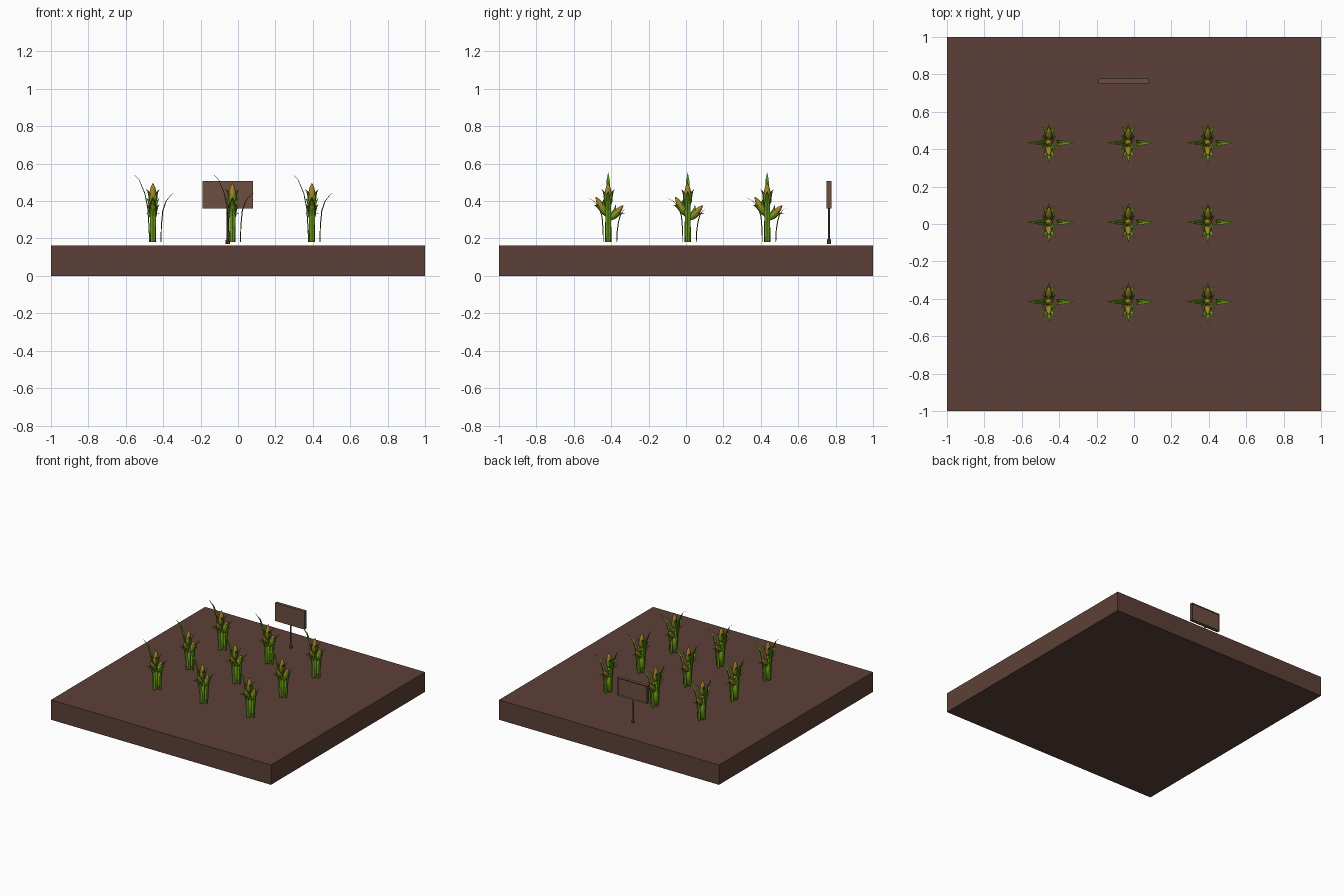
import bpy, bmesh, math
from mathutils import Vector

if "Cube" in bpy.data.objects:
    bpy.data.objects.remove(bpy.data.objects["Cube"])

def material(name, rgb):
    m = bpy.data.materials.new(name)
    m.diffuse_color = (*rgb, 1)
    m.use_nodes = True
    m.node_tree.nodes["Principled BSDF"].inputs["Base Color"].default_value = m.diffuse_color
    return m

SOIL = material("soil", (0.107, 0.051, 0.038))
WOOD = material("wood", (0.153, 0.078, 0.053))
GREEN = material("stalk_green", (0.20, 0.47, 0.01))
LEAF = material("leaf_green", (0.14, 0.33, 0.01))
GOLD = material("ear_gold", (0.36, 0.23, 0.02))

def mesh_from(bm, name, mat, smooth=False):
    me = bpy.data.meshes.new(name)
    for f in bm.faces:
        f.smooth = smooth
    bm.to_mesh(me)
    bm.free()
    me.materials.append(mat)
    return me

def place(name, me, loc=(0, 0, 0)):
    o = bpy.data.objects.new(name, me)
    o.location = loc
    bpy.context.collection.objects.link(o)
    return o

def box(name, lo, hi, mat):
    bm = bmesh.new()
    bmesh.ops.create_cube(bm, size=1)
    for v in bm.verts:
        v.co = [lo[i] + (v.co[i] + 0.5) * (hi[i] - lo[i]) for i in range(3)]
    return bm, name, mat

def lathe(bm, base, axis, profile, sides=8):
    """Rings of (radius, distance) along an axis, capped at both ends."""
    base, axis = Vector(base), Vector(axis).normalized()
    u = axis.orthogonal().normalized()
    w = axis.cross(u)
    rings = []
    for r, d in profile:
        rings.append([bm.verts.new(base + axis * d + r * (
            u * math.cos(2 * math.pi * i / sides) + w * math.sin(2 * math.pi * i / sides)))
            for i in range(sides)])
    for a, b in zip(rings, rings[1:]):
        for i in range(sides):
            j = (i + 1) % sides
            bm.faces.new((a[i], a[j], b[j], b[i]))
    bm.faces.new(rings[0][::-1])
    bm.faces.new(rings[-1])

def blade(bm, points, side, out, widths, fold=0.35):
    """Creased leaf strip that follows points and ends in a tip."""
    rows = []
    for p, w in zip(points, widths):
        edge = p - out * w * fold
        rows.append([bm.verts.new(c) for c in (edge - side * w, p, edge + side * w)])
    tip = bm.verts.new(points[-1])
    for a, b in zip(rows, rows[1:]):
        for i in (0, 1):
            bm.faces.new((a[i], a[i + 1], b[i + 1], b[i]))
    for i in (0, 1):
        bm.faces.new((rows[-1][i], rows[-1][i + 1], tip))

# soil bed
place("soil_bed", mesh_from(*box("soil_bed", (-1, -1, 0), (1, 1, 0.163), SOIL)))

# sign board with a recessed panel on its back
bm, n, m = box("sign_board", (-0.19, 0.751, 0.36), (0.08, 0.777, 0.508), WOOD)
bm.normal_update()
back = [f for f in bm.faces if f.normal.y > 0.9]
bmesh.ops.inset_region(bm, faces=back, thickness=0.01, depth=-0.006)
place(n, mesh_from(bm, n, m))

# sign post with a thicker foot
bm = bmesh.new()
lathe(bm, (-0.055, 0.764, 0.17), (0, 0, 1),
      [(0.011, 0), (0.011, 0.022), (0.006, 0.028), (0.006, 0.195)])
place("sign_post", mesh_from(bm, "sign_post", WOOD))

# corn stalk
bm = bmesh.new()
lathe(bm, (0, 0, 0.18), (0, 0, 1), [(0.018, 0), (0.016, 0.1), (0.013, 0.2), (0.008, 0.25)])
stalk = mesh_from(bm, "stalk", GREEN, True)

# ears (base, tip, radius), each with husk leaves around it
EARS = [((0, 0, 0.37), (0, 0, 0.495), 0.021),
        ((0, -0.008, 0.325), (0, -0.066, 0.422), 0.018),
        ((0, 0.012, 0.305), (0, 0.08, 0.376), 0.018)]
ears, leaves = bmesh.new(), bmesh.new()
for base, tip, rad in EARS:
    base, tip = Vector(base), Vector(tip)
    axis = tip - base
    length = axis.length
    axis.normalize()
    lathe(ears, base, axis, [(rad * r, length * d) for r, d in (
        (0.35, 0), (0.8, 0.15), (1, 0.38), (0.9, 0.6), (0.6, 0.82), (0.12, 1))])
    u = Vector((1, 0, 0))
    w = axis.cross(u)
    for k in range(4):
        a = math.pi / 4 + k * math.pi / 2
        out = u * math.cos(a) + w * math.sin(a)
        pts = [base + axis * length * t + out * r for t, r in (
            (-0.08, 0.006), (0.2, rad + 0.002), (0.48, rad + 0.007),
            (0.66, rad + 0.017), (0.76, rad + 0.032))]
        blade(leaves, pts, axis.cross(out), out, (0.005, 0.012, 0.011, 0.006))

# four long leaves, each a curve of (distance out, height)
LONG = [((-1, 0, 0), ((0.02, 0.18), (0.024, 0.27), (0.03, 0.36), (0.045, 0.44), (0.075, 0.515), (0.115, 0.555))),
        ((1, 0, 0), ((0.045, 0.18), (0.048, 0.27), (0.056, 0.35), (0.073, 0.4), (0.1, 0.435), (0.135, 0.455))),
        ((0, -1, 0), ((0.028, 0.18), (0.03, 0.25), (0.036, 0.32), (0.053, 0.37), (0.078, 0.4), (0.11, 0.417))),
        ((0, 1, 0), ((0.048, 0.18), (0.051, 0.24), (0.058, 0.29), (0.068, 0.325), (0.083, 0.35), (0.102, 0.362)))]
for out, curve in LONG:
    out = Vector(out)
    pts = [out * r + Vector((0, 0, z)) for r, z in curve]
    blade(leaves, pts, Vector((0, 0, 1)).cross(out), out, (0.012, 0.015, 0.016, 0.013, 0.008))
ear_mesh = mesh_from(ears, "ears", GOLD, True)
leaf_mesh = mesh_from(leaves, "leaves", LEAF)

# three rows of three plants
for row in range(3):
    for col in range(3):
        loc = (-0.455 + 0.425 * col, -0.416 + 0.425 * row, 0)
        for name, me in (("corn_stalk", stalk), ("corn_ears", ear_mesh), ("corn_leaves", leaf_mesh)):
            place(f"{name}_{row + 1}_{col + 1}", me, loc)
